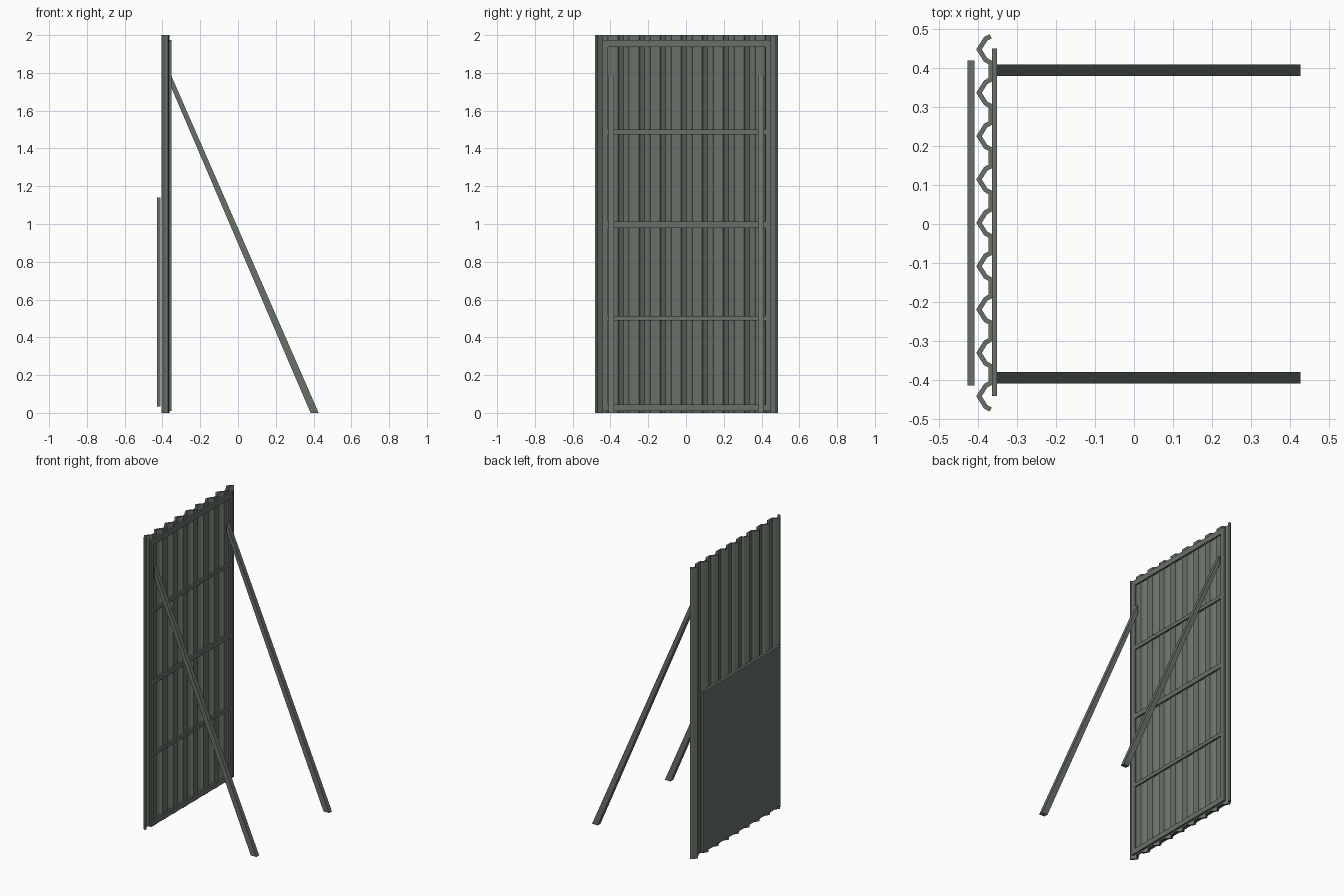
import bpy, bmesh

if "Cube" in bpy.data.objects:
    bpy.data.objects.remove(bpy.data.objects["Cube"])

mat = bpy.data.materials.new("grey_green_metal")
mat.diffuse_color = (0.14, 0.165, 0.14, 1)
mat.use_nodes = True
mat.node_tree.nodes["Principled BSDF"].inputs["Base Color"].default_value = mat.diffuse_color


def finish(name, bm):
    bmesh.ops.recalc_face_normals(bm, faces=bm.faces)
    me = bpy.data.meshes.new(name)
    bm.to_mesh(me)
    bm.free()
    me.materials.append(mat)
    ob = bpy.data.objects.new(name, me)
    bpy.context.collection.objects.link(ob)
    return ob


def box(name, x, y, z):
    bm = bmesh.new()
    bmesh.ops.create_cube(bm, size=1)
    for v in bm.verts:
        v.co = [(r[0] + r[1]) / 2 + c * (r[1] - r[0]) for r, c in zip((x, y, z), v.co)]
    return finish(name, bm)


def prism_y(name, pts, y0, y1):
    bm = bmesh.new()
    face = bm.faces.new([bm.verts.new((x, y0, z)) for x, z in pts])
    ext = bmesh.ops.extrude_face_region(bm, geom=[face])
    for g in ext["geom"]:
        if isinstance(g, bmesh.types.BMVert):
            g.co.y = y1
    return finish(name, bm)


# corrugated sheet: repeated faceted ridges swept straight up
ridge = [(-0.368, -0.034), (-0.381, -0.027), (-0.398, 0), (-0.381, 0.027), (-0.368, 0.034)]
profile = [(x, y + 0.003 + 0.1113 * k) for k in range(-4, 5) for x, y in ridge]
bm = bmesh.new()
low = [bm.verts.new((x, y, 0)) for x, y in profile]
high = [bm.verts.new((x, y, 2)) for x, y in profile]
for i in range(len(low) - 1):
    bm.faces.new((low[i], low[i + 1], high[i + 1], high[i]))
sheet = finish("corrugated_sheet", bm)
solid = sheet.modifiers.new("thickness", 'SOLIDIFY')
solid.thickness = 0.012
solid.offset = 0
solid.use_even_offset = True

# flat plate on the outer side
box("outer_plate", (-0.428, -0.410), (-0.415, 0.42), (0.035, 1.14))

# frame on the inner side: two uprights and five rails
FX = (-0.365, -0.352)
box("frame_upright_right", FX, (-0.442, -0.412), (0.01, 1.975))
box("frame_upright_left", FX, (0.42, 0.45), (0.01, 1.975))
for i, (z0, z1) in enumerate([(0.01, 0.045), (0.488, 0.513), (0.98, 1.013),
                              (1.475, 1.5), (1.938, 1.975)]):
    box(f"frame_rail_{i + 1}", FX, (-0.412, 0.42), (z0, z1))

# leaning braces, cut flat at the floor and upright at the frame
for side, y0 in (("right", -0.41), ("left", 0.38)):
    prism_y(f"brace_{side}", [(-0.353, 1.785), (-0.353, 1.722), (0.384, 0), (0.427, 0)],
            y0, y0 + 0.03)
